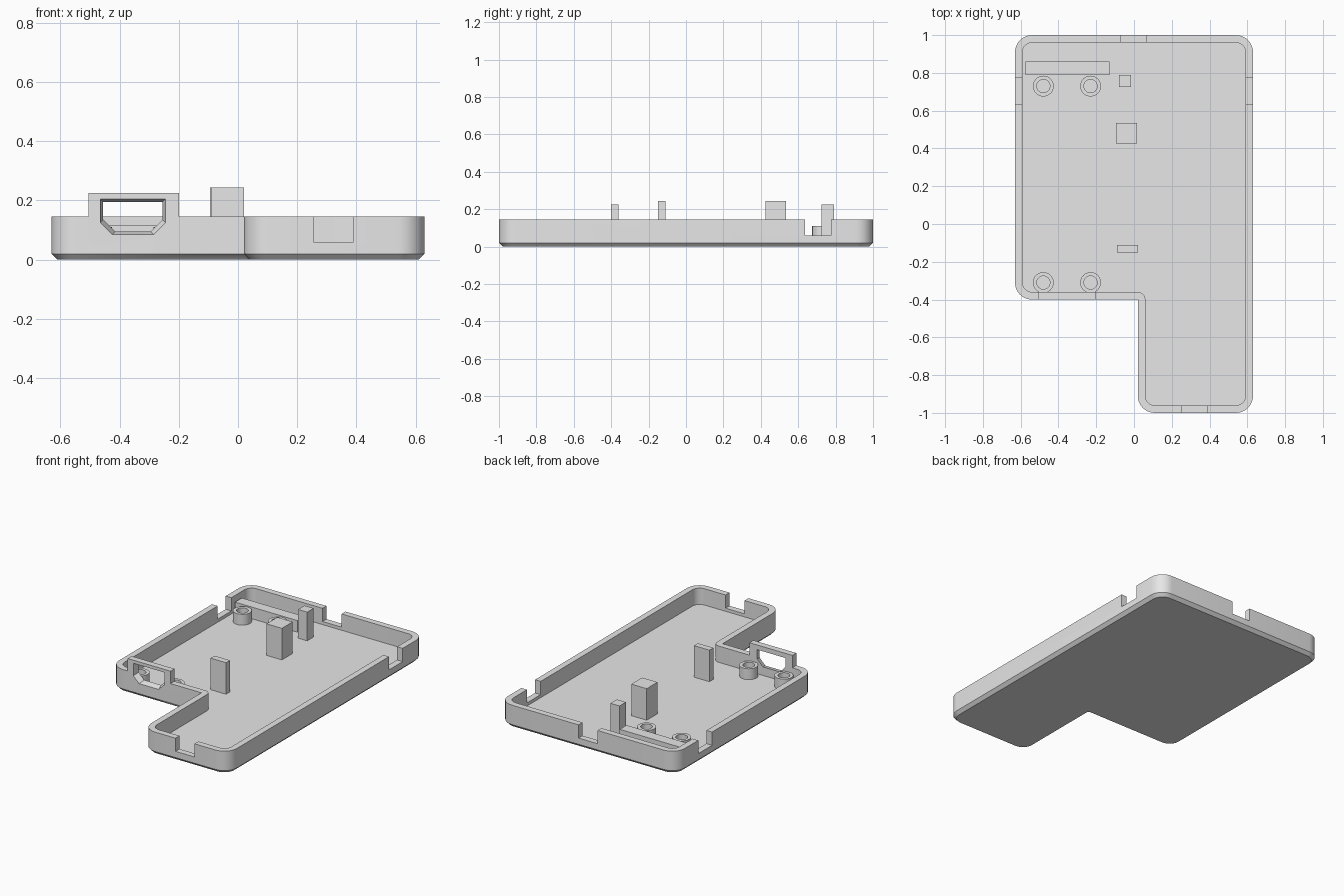
import bpy, bmesh
from math import sin, cos, pi
from mathutils import Vector

if "Cube" in bpy.data.objects:
    bpy.data.objects.remove(bpy.data.objects["Cube"], do_unlink=True)

grey = bpy.data.materials.new("light grey plastic")
grey.use_nodes = True
COLOUR = (0.8, 0.8, 0.8, 1)
grey.diffuse_color = COLOUR
grey.node_tree.nodes["Principled BSDF"].inputs["Base Color"].default_value = COLOUR

WALL, FLOOR, RIM, BEVEL = 0.04, 0.04, 0.145, 0.02


def loft(name, rings, smooth=False):
    """Solid skinned through equal-length rings of points, capped at both ends."""
    bm = bmesh.new()
    loops = [[bm.verts.new(p) for p in ring] for ring in rings]
    n = len(loops[0])
    for low, high in zip(loops, loops[1:]):
        for i in range(n):
            j = (i + 1) % n
            bm.faces.new((low[i], low[j], high[j], high[i]))
    bm.faces.new(loops[0][::-1])
    bm.faces.new(loops[-1])
    bmesh.ops.remove_doubles(bm, verts=bm.verts, dist=1e-5)
    bmesh.ops.recalc_face_normals(bm, faces=bm.faces)
    mesh = bpy.data.meshes.new(name)
    bm.to_mesh(mesh)
    bm.free()
    mesh.materials.append(grey)
    ob = bpy.data.objects.new(name, mesh)
    bpy.context.collection.objects.link(ob)
    if smooth:
        shade(ob)
    return ob


def activate(ob):
    bpy.ops.object.select_all(action='DESELECT')
    ob.select_set(True)
    bpy.context.view_layer.objects.active = ob


def shade(ob):
    activate(ob)
    bpy.ops.object.shade_smooth_by_angle(angle=pi / 6)


def box(name, x0, x1, y0, y1, z0, z1):
    corners = ((x0, y0), (x1, y0), (x1, y1), (x0, y1))
    return loft(name, [[(x, y, z) for x, y in corners] for z in (z0, z1)])


def cut(ob, cutter):
    activate(ob)
    mod = ob.modifiers.new("cut", 'BOOLEAN')
    mod.operation, mod.solver, mod.object = 'DIFFERENCE', 'EXACT', cutter
    bpy.ops.object.modifier_apply(modifier=mod.name)


def outline(inset, z):
    """L-shaped footprint with rounded corners, moved inward by inset."""
    pts = [Vector(p) for p in ((-0.63, -0.4), (0.02, -0.4), (0.02, -1),
                               (0.63, -1), (0.63, 1), (-0.63, 1))]
    ring = []
    for i, p in enumerate(pts):
        a = (p - pts[i - 1]).normalized()
        b = (pts[(i + 1) % len(pts)] - p).normalized()
        convex = a.cross(b) > 0
        r = 0.09 - inset if convex else inset
        corner = p + inset * Vector((-a.y - b.y, a.x + b.x))
        centre = corner + r * (b - a)
        for k in range(9):
            t = k / 8 * pi / 2
            q = centre + r * (a * sin(t) - b * cos(t))
            ring.append((q.x, q.y, z))
    return ring


# Tray: bevelled underside, outer wall, rim, inner wall, floor
tray = loft("tray", [outline(BEVEL, 0), outline(0, BEVEL), outline(0, RIM),
                     outline(WALL, RIM), outline(WALL, FLOOR)])

# Raised frame over the port
frame = box("port_frame", -0.505, -0.2, -0.4, -0.36, RIM, 0.225)

# Rim notches in all four sides
notches = [(-0.07, 0.065, 0.94, 1.05), (0.255, 0.39, -1.05, -0.94),
           (-0.7, -0.57, 0.635, 0.775), (0.57, 0.7, 0.635, 0.775)]
cutters = []
for n in notches:
    cutters.append(box("notch_cutter", *n, 0.06, 0.2))
    cut(tray, cutters[-1])


# Tapered port opening with clipped lower corners
def port_ring(d, y):
    x0, x1, z0, z1, c = -0.465 + d, -0.245 - d, 0.085 + d, 0.205 - d, 0.04
    return [(x, y, z) for x, z in ((x0 + c, z0), (x1 - c, z0), (x1, z0 + c),
                                   (x1, z1), (x0, z1), (x0, z0 + c))]


port = loft("port_cutter", [port_ring(-0.002, -0.408), port_ring(0.012, -0.352)])
cutters.append(port)
for ob in (tray, frame):
    cut(ob, port)
for ob in cutters:
    bpy.data.objects.remove(ob, do_unlink=True)
shade(tray)

# Hollow standoffs
def circle(x, y, r, z):
    return [(x + r * cos(k * pi / 16), y + r * sin(k * pi / 16), z) for k in range(32)]


for side, x in (("right", -0.48), ("left", -0.23)):
    for end, y in (("front", -0.31), ("back", 0.73)):
        loft(f"{end}_{side}_standoff",
             [circle(x, y, r, z) for r, z in ((0.055, FLOOR - 0.01), (0.055, 0.11),
                                              (0.035, 0.11), (0.035, FLOOR + 0.002))], True)

# Posts and support bar on the floor
BASE = FLOOR - 0.01
box("thin_post", -0.09, 0.02, -0.15, -0.11, BASE, 0.243)
box("thick_post", -0.095, 0.015, 0.425, 0.535, BASE, 0.243)
box("small_post", -0.08, -0.015, 0.725, 0.79, BASE, 0.225)
box("support_bar", -0.575, -0.13, 0.79, 0.86, BASE, 0.115)
